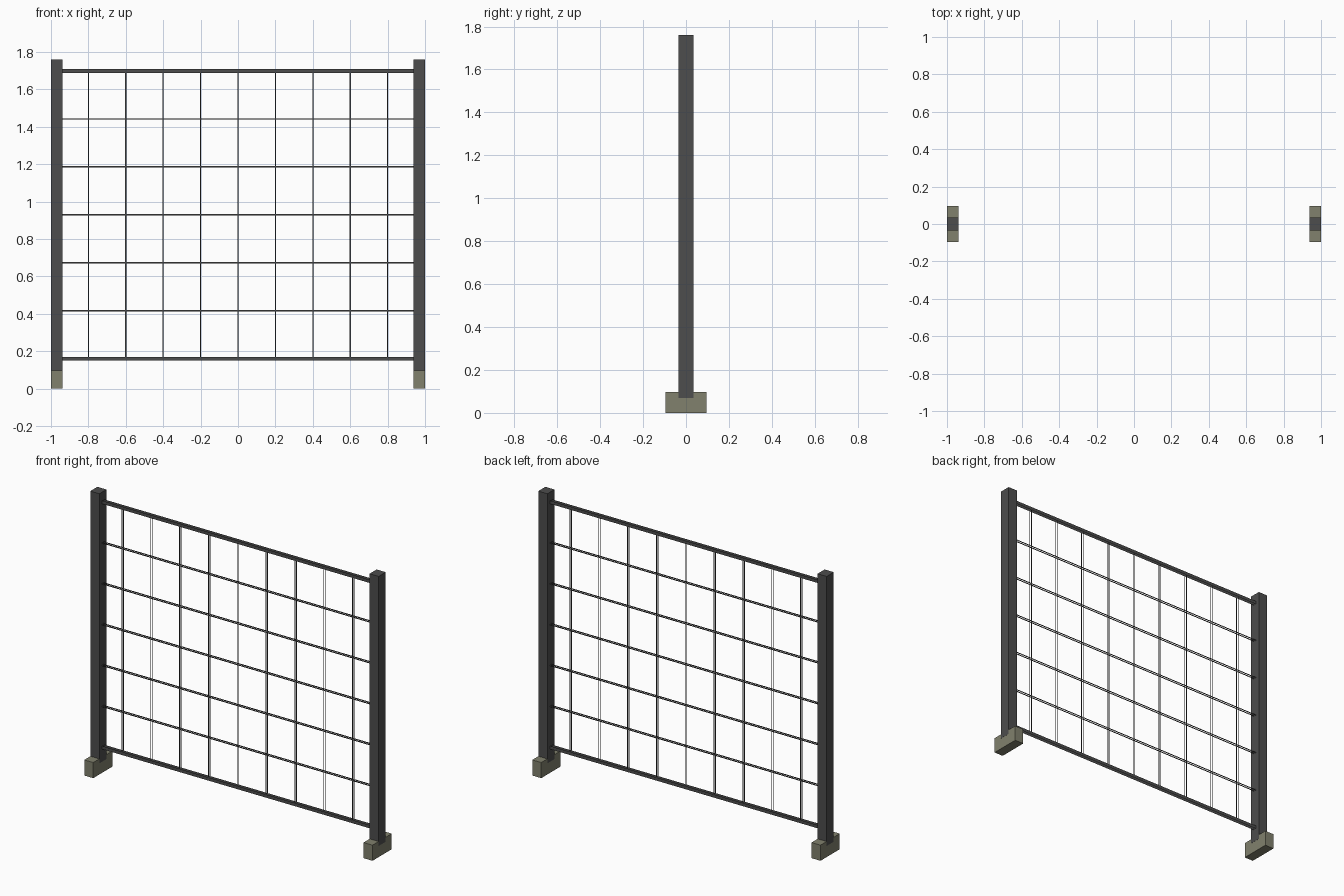
import bpy

cube = bpy.data.objects.get("Cube")
if cube:
    bpy.data.objects.remove(cube, do_unlink=True)


def material(name, rgb):
    mat = bpy.data.materials.new(name)
    mat.use_nodes = True
    color = (*rgb, 1.0)
    mat.diffuse_color = color
    mat.node_tree.nodes["Principled BSDF"].inputs["Base Color"].default_value = color
    return mat


metal = material("dark grey metal", (0.075, 0.075, 0.075))
concrete = material("olive grey concrete", (0.22, 0.22, 0.155))


def box(name, center, size, mat):
    bpy.ops.mesh.primitive_cube_add(size=1, location=center)
    obj = bpy.context.object
    obj.name = name
    obj.scale = size
    bpy.ops.object.transform_apply(location=False, rotation=False, scale=True)
    obj.data.materials.append(mat)


def strip_pair(name, x, z, width, height, depth):
    """Front and back upright strips of a thin bar, open between them."""
    w, h, d = width / 2, height / 2, depth / 2
    corners = [(-w, -h), (w, -h), (w, h), (-w, h)]
    verts = [(cx, y, cz) for y in (-d, d) for cx, cz in corners]
    mesh = bpy.data.meshes.new(name)
    mesh.from_pydata(verts, [], [(0, 1, 2, 3), (7, 6, 5, 4)])
    mesh.materials.append(metal)
    obj = bpy.data.objects.new(name, mesh)
    obj.location = (x, 0, z)
    bpy.context.collection.objects.link(obj)


# Posts standing in their footings
for side, s in (("left", 1), ("right", -1)):
    box(f"{side}_post", (s * 0.9685, 0, 0.915), (0.063, 0.07, 1.69), metal)
    box(f"{side}_footing", (s * 0.9685, 0, 0.049), (0.062, 0.19, 0.098), concrete)

# Top and bottom rails with the horizontal wires between them
BOTTOM, TOP, ROWS = 0.16, 1.698, 6
for i in range(ROWS + 1):
    z = BOTTOM + (TOP - BOTTOM) * i / ROWS
    if i in (0, ROWS):
        strip_pair("rail", 0, z, 1.88, 0.02, 0.02)
    else:
        strip_pair("horizontal_wire", 0, z, 1.88, 0.007, 0.015)

# Vertical wires
for i in range(-4, 5):
    strip_pair("vertical_wire", i * 0.2, (TOP + BOTTOM) / 2, 0.006, TOP - BOTTOM, 0.015)
